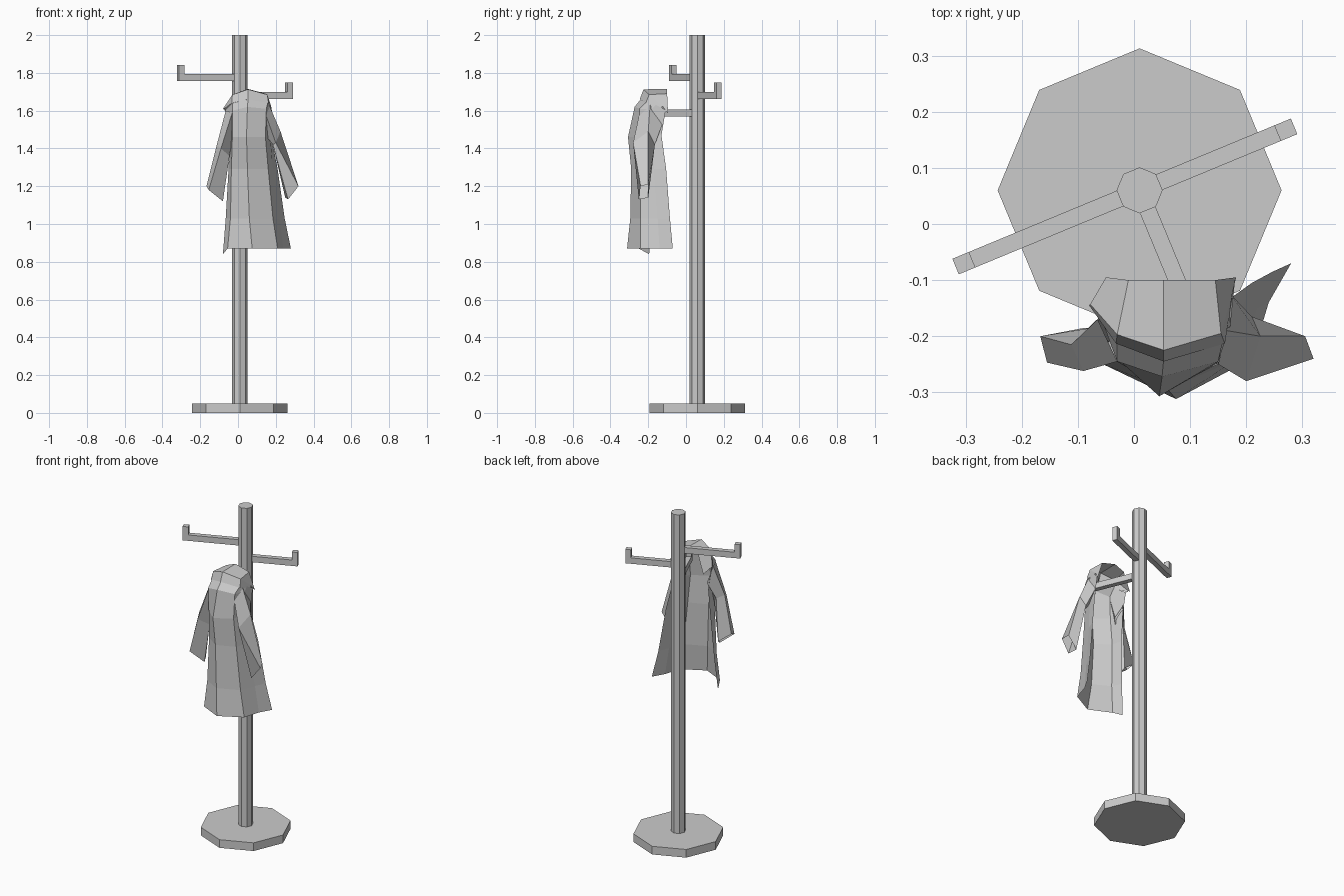
import bpy, bmesh
from math import radians
from mathutils import Matrix, Vector

CX, CY = 0.01, 0.06


def finish(bm, name):
    bmesh.ops.recalc_face_normals(bm, faces=bm.faces)
    me = bpy.data.meshes.new(name)
    bm.to_mesh(me)
    bm.free()
    ob = bpy.data.objects.new(name, me)
    bpy.context.collection.objects.link(ob)
    return ob


def octagon(name, r, z0, z1):
    bm = bmesh.new()
    bmesh.ops.create_cone(bm, cap_ends=True, segments=8, radius1=r, radius2=r,
                          depth=z1 - z0, matrix=Matrix.Translation((CX, CY, (z0 + z1) / 2)))
    finish(bm, name)


def arm(name, angle, length, z, h=0.036, w=0.03, tip=0.085):
    # L-shaped side profile extruded across the width
    prof = [(0.03, 0), (length, 0), (length, tip), (length - 0.032, tip),
            (length - 0.032, h), (0.03, h)]
    bm = bmesh.new()
    face = bm.faces.new([bm.verts.new((x, -w / 2, zz)) for x, zz in prof])
    ext = bmesh.ops.extrude_face_region(bm, geom=[face])
    bmesh.ops.translate(bm, vec=(0, w, 0),
                        verts=[v for v in ext["geom"] if isinstance(v, bmesh.types.BMVert)])
    bm.transform(Matrix.Translation((CX, CY, z)) @ Matrix.Rotation(radians(angle), 4, 'Z'))
    finish(bm, name)


def loft(name, rings, closed=False):
    bm = bmesh.new()
    rows = [[bm.verts.new(p) for p in ring] for ring in rings]
    n = len(rings[0])
    for a, b in zip(rows, rows[1:]):
        for i in range(n if closed else n - 1):
            j = (i + 1) % n
            bm.faces.new((a[i], a[j], b[j], b[i]))
    return finish(bm, name)


# Stand
octagon("base", 0.253, 0, 0.05)
octagon("pole", 0.041, 0, 2.0)
arm("right_arm", 22.5, 0.298, 1.663)
arm("left_arm", 202.5, 0.355, 1.757)
arm("front_arm", -67.5, 0.298, 1.57)

# Coat body: an open-backed shell, rows from hem to neck
hem = [(-.08, -.195, .84), (-.055, -.25, .87), (.075, -.312, .87),
       (.21, -.24, .87), (.24, -.14, .87), (.28, -.07, .87)]
thigh = [(-.065, -.18, 1.03), (-.04, -.24, 1.03), (.06, -.295, 1.03),
         (.185, -.24, 1.03), (.22, -.15, 1.03), (.247, -.085, 1.03)]
waist = [(-.05, -.165, 1.29), (-.035, -.23, 1.29), (.05, -.29, 1.29),
         (.16, -.245, 1.29), (.185, -.17, 1.29), (.21, -.105, 1.29)]
chest = [(-.045, -.15, 1.46), (-.03, -.24, 1.46), (.045, -.307, 1.46),
         (.145, -.25, 1.46), (.17, -.18, 1.47), (.175, -.13, 1.47)]
shoulder = [(-.065, -.15, 1.59), (-.03, -.245, 1.6), (.05, -.272, 1.62),
            (.15, -.245, 1.61), (.172, -.18, 1.61), (.175, -.11, 1.59)]
neck = [(-.07, -.147, 1.6), (-.03, -.21, 1.64), (.053, -.24, 1.66),
        (.158, -.21, 1.645), (.17, -.16, 1.63), (.18, -.1, 1.6)]
loft("coat_body", [hem, thigh, waist, chest, shoulder, neck])

# Collar folded over the hook
fold_low = [(-.08, -.145, 1.605), (-.032, -.213, 1.64), (.053, -.245, 1.66),
            (.162, -.213, 1.64), (.175, -.13, 1.61)]
fold_top = [(-.078, -.143, 1.612), (-.03, -.197, 1.685), (.053, -.225, 1.713),
            (.155, -.195, 1.685), (.175, -.125, 1.625)]
fold_back = [(-.05, -.095, 1.575), (-.01, -.1, 1.69), (.053, -.1, 1.715),
             (.145, -.1, 1.69), (.182, -.095, 1.585)]
loft("coat_collar", [fold_low, fold_top, fold_back])

# Sleeves: four-sided tubes through shoulder, elbow and cuff, open at the ends
loft("right_sleeve", [
    [(.165, -.19, 1.63), (.15, -.25, 1.57), (.145, -.2, 1.47), (.172, -.125, 1.53)],
    [(.225, -.2, 1.49), (.2, -.28, 1.43), (.185, -.23, 1.42), (.21, -.165, 1.42)],
    [(.305, -.2, 1.21), (.32, -.24, 1.2), (.265, -.25, 1.13), (.25, -.2, 1.14)]], True)
loft("left_sleeve", [
    [(-.065, -.17, 1.6), (-.03, -.245, 1.59), (-.03, -.2, 1.45), (-.04, -.145, 1.5)],
    [(-.112, -.215, 1.42), (-.09, -.262, 1.4), (-.045, -.21, 1.36), (-.075, -.185, 1.4)],
    [(-.167, -.2, 1.2), (-.155, -.247, 1.18), (-.08, -.21, 1.12), (-.088, -.185, 1.14)]], True)
